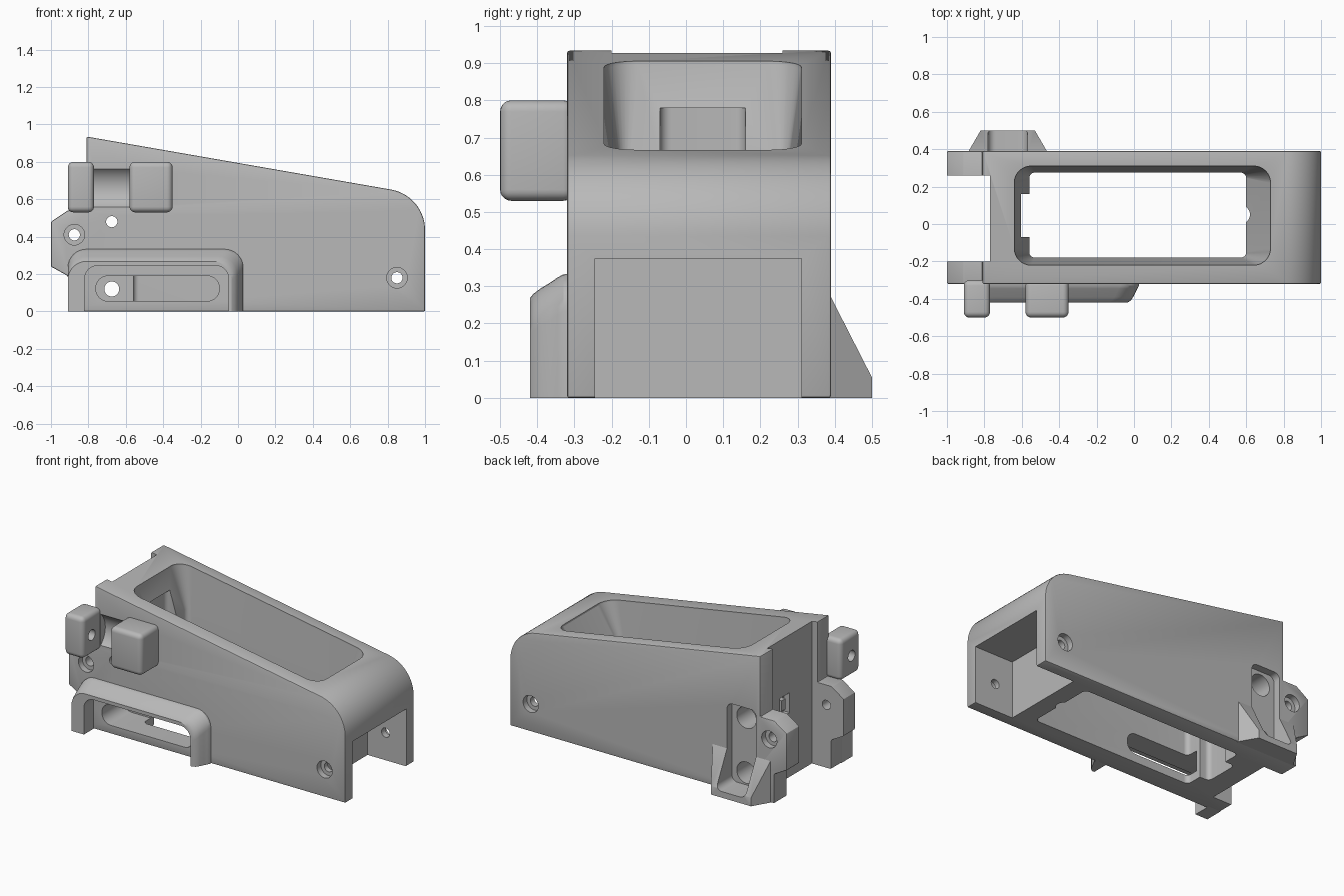
import bpy, bmesh
from math import sin, cos, pi, radians

if "Cube" in bpy.data.objects:
    bpy.data.objects.remove(bpy.data.objects["Cube"], do_unlink=True)

grey = bpy.data.materials.new("plain grey")
grey.use_nodes = True
GREY = (0.48, 0.48, 0.48, 1)
grey.diffuse_color = GREY
next(n for n in grey.node_tree.nodes if n.type == 'BSDF_PRINCIPLED').inputs["Base Color"].default_value = GREY


def loft(name, rings):
    """Closed solid through rings of equally many points."""
    bm = bmesh.new()
    loops = [[bm.verts.new(p) for p in ring] for ring in rings]
    n = len(loops[0])
    for a, b in zip(loops, loops[1:]):
        for i in range(n):
            j = (i + 1) % n
            bm.faces.new((a[i], a[j], b[j], b[i]))
    bm.faces.new(loops[0][::-1])
    bm.faces.new(loops[-1])
    bmesh.ops.recalc_face_normals(bm, faces=bm.faces)
    mesh = bpy.data.meshes.new(name)
    bm.to_mesh(mesh)
    bm.free()
    mesh.materials.append(grey)
    obj = bpy.data.objects.new(name, mesh)
    bpy.context.collection.objects.link(obj)
    return obj


def place(pts, axis, d):
    if axis == 'x':
        return [(d, u, v) for u, v in pts]
    if axis == 'y':
        return [(u, d, v) for u, v in pts]
    return [(u, v, d) for u, v in pts]


def prism(name, pts, axis, start, end):
    return loft(name, [place(pts, axis, start), place(pts, axis, end)])


def arc(cx, cy, r, a0, a1, n=8):
    return [(cx + r * cos(radians(a0 + (a1 - a0) * i / n)),
             cy + r * sin(radians(a0 + (a1 - a0) * i / n))) for i in range(n + 1)]


def rect(u0, u1, v0, v1):
    return [(u0, v0), (u1, v0), (u1, v1), (u0, v1)]


def round_rect(u0, u1, v0, v1, r):
    return (arc(u1 - r, v1 - r, r, 0, 90) + arc(u0 + r, v1 - r, r, 90, 180)
            + arc(u0 + r, v0 + r, r, 180, 270) + arc(u1 - r, v0 + r, r, 270, 360))


def arch(u0, u1, v0, v1, r):
    return [(u0, v0)] + arc(u0 + r, v1 - r, r, 180, 90) + arc(u1 - r, v1 - r, r, 90, 0) + [(u1, v0)]


def hole(u, v, r, axis, start, end):
    pts = [(u + r * cos(2 * pi * i / 32), v + r * sin(2 * pi * i / 32)) for i in range(32)]
    return prism("cutter", pts, axis, start, end)


def apply(obj, mod):
    bpy.context.view_layer.objects.active = obj
    bpy.ops.object.modifier_apply(modifier=mod.name)


def bevel(obj, width, segments):
    mod = obj.modifiers.new("bevel", 'BEVEL')
    mod.width, mod.segments, mod.limit_method = width, segments, 'ANGLE'
    apply(obj, mod)


def cut(targets, cutters):
    for obj in targets:
        for c in cutters:
            mod = obj.modifiers.new("cut", 'BOOLEAN')
            mod.operation, mod.solver, mod.object = 'DIFFERENCE', 'EXACT', c
            apply(obj, mod)
    for c in cutters:
        bpy.data.objects.remove(c, do_unlink=True)


def slope(x):
    return 0.935 - 0.175 * (x + 0.81)


# Housing: side profile with sloping top, rounded end and rear lugs
profile = [(-0.91, 0), (1, 0)] + arc(0.78, 0.435, 0.22, 0, 80, 14) + [
    (-0.81, 0.935), (-0.81, 0.54), (-0.91, 0.54), (-1, 0.48), (-1, 0.24), (-0.91, 0.19)]
housing = prism("housing", profile, 'y', -0.32, 0.39)
bevel(housing, 0.007, 2)

# Flared well through the housing
top = round_rect(-0.64, 0.73, -0.22, 0.31, 0.09)
throat = round_rect(-0.56, 0.60, -0.18, 0.275, 0.03)
well = loft("cutter", [
    [(x, y, slope(x) + 0.1) for x, y in top],
    [(x, y, slope(x) - 0.01) for x, y in top],
    [(x, y, slope(x) - 0.26) for x, y in throat],
    place(throat, 'z', -0.1)])
cut([housing], [
    well,
    prism("cutter", round_rect(-0.63, -0.4, -0.07, 0.16, 0.03), 'z', -0.1, 0.78),
    hole(0.57, 0.05, 0.05, 'z', -0.1, 0.5),
    # gap between the lugs, and the small catch recess behind it
    prism("cutter", rect(-1.2, -0.77, -0.2, 0.26), 'z', -0.1, 1.2),
    prism("cutter", rect(0.03, 0.13, 0.42, 0.55), 'x', -0.9, -0.73),
    # open pocket in the end
    prism("cutter", rect(-0.245, 0.31, -0.1, 0.375), 'x', 0.72, 1.2),
    # groove between the front bosses
    hole(-0.40, 0.66, 0.13, 'x', -0.77, -0.58)])
prism("catch", rect(0.06, 0.10, 0.45, 0.52), 'x', -0.72, -0.76)

# Front hinge bosses
bosses = []
for name, x0, x1 in (("outer_boss", -0.91, -0.77), ("inner_boss", -0.58, -0.35)):
    boss = prism(name, rect(x0, x1, 0.53, 0.80), 'y', -0.5, -0.30)
    bevel(boss, 0.03, 5)
    bosses.append(boss)
cut(bosses[:1], [hole(-0.41, 0.66, 0.035, 'x', -1, -0.6)])
cut(bosses[1:], [hole(-0.41, 0.66, 0.035, 'x', -0.7, -0.45)])

# Raised rim around the front slot
rim = loft("slot_rim", [place(arch(-0.91, x1, 0, z1, 0.1), 'y', y) for y, x1, z1 in (
    (-0.30, 0.03, 0.335), (-0.33, 0.027, 0.332), (-0.345, 0.018, 0.324), (-0.365, 0.008, 0.31),
    (-0.39, -0.004, 0.295), (-0.41, -0.018, 0.28), (-0.42, -0.035, 0.268))])
cut([rim], [prism("cutter", arch(-0.82, -0.05, -0.1, 0.245, 0.07), 'y', -0.6, -0.2)])

# Rear foot with a recess for two screws
foot = loft("rear_foot", [place(rect(-0.89, -0.46, 0, 0.29), 'y', 0.38),
                          place(rect(-0.82, -0.53, 0, 0.055), 'y', 0.5)])
cut([housing, foot], [prism("cutter", round_rect(-0.78, -0.57, 0.04, 0.57, 0.04), 'y', 0.34, 0.7)])

# Screw holes, counterbores and the front slot
cutters = [prism("cutter", round_rect(-0.76, -0.10, 0.055, 0.19, 0.065), 'y', -0.5, -0.1)]
for z, r in ((0.48, 0.03), (0.12, 0.04)):
    cutters += [hole(-0.675, z, 0.07, 'y', 0.18, 0.6), hole(-0.675, z, r, 'y', -0.6, 0.3)]
for x, z in ((-0.875, 0.41), (0.85, 0.18)):
    cutters += [hole(x, z, 0.03, 'y', -0.6, 0.6),
                hole(x, z, 0.055, 'y', -0.5, -0.28), hole(x, z, 0.055, 'y', 0.35, 0.6)]
cut([housing], cutters)

# Smooth curved surfaces, keep edges crisp
bpy.ops.object.select_all(action='DESELECT')
for obj in [housing, rim, foot] + bosses:
    obj.select_set(True)
bpy.context.view_layer.objects.active = housing
bpy.ops.object.shade_smooth_by_angle(angle=radians(28))
